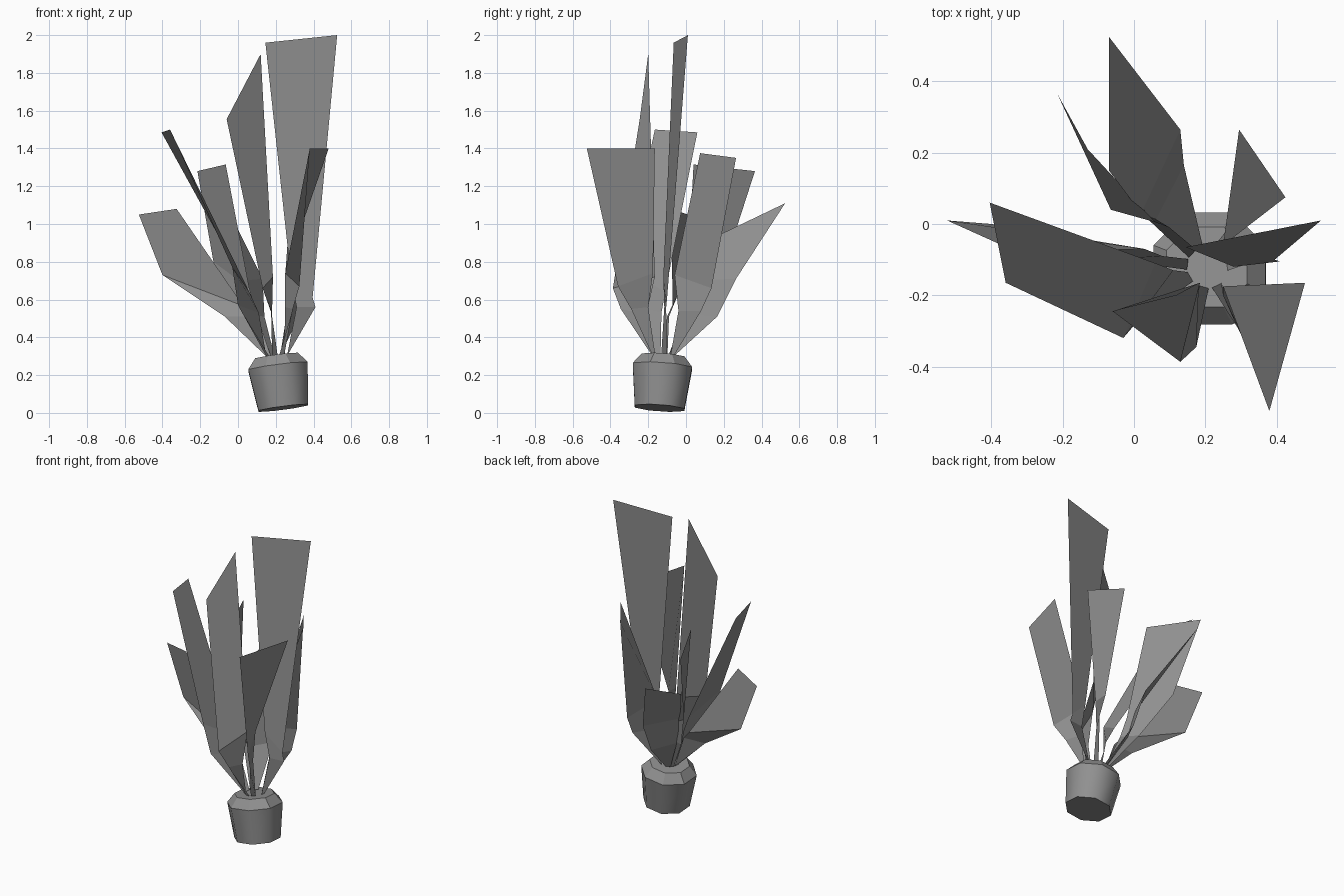
import bpy, bmesh, math
from mathutils import Vector

# Dark grey for the whole plant
grey = bpy.data.materials.new("dark_grey")
grey.diffuse_color = (0.28, 0.28, 0.28, 1)

def make_object(name, bm):
    me = bpy.data.meshes.new(name)
    bm.to_mesh(me)
    bm.free()
    me.materials.append(grey)
    ob = bpy.data.objects.new(name, me)
    bpy.context.collection.objects.link(ob)
    return ob

# Tilted eight-sided pot: (distance along axis, radius), smooth sides, flat bevel
axis = Vector((-0.13, 0.07, 1))
foot = Vector((0.24, -0.14, 0.026))
bm = bmesh.new()
rings = []
for h, r in ((0, 0.142), (0.22, 0.17), (0.275, 0.122)):
    ring = []
    for i in range(8):
        a = math.radians(22.5 + 45 * i)
        p = Vector((r * math.cos(a), r * math.sin(a), 0))
        p.z = 0.13 * p.x - 0.07 * p.y
        ring.append(bm.verts.new(foot + axis * h + p))
    rings.append(ring)
for k in (0, 1):
    for i in range(8):
        j = (i + 1) % 8
        f = bm.faces.new((rings[k][i], rings[k][j], rings[k + 1][j], rings[k + 1][i]))
        f.smooth = k == 0
bm.faces.new(rings[0][::-1])
bm.faces.new(rings[2])
for e in bm.edges:
    e.smooth = all(f.smooth for f in e.link_faces)
make_object("pot", bm)

# Leaves: folded ribbons, each row a left and right point (low, knee, tip)
crown = Vector((0.205, -0.12, 0.30))

def leaf(name, *pairs, flip=False):
    rows = [(Vector(a), Vector(b)) for a, b in pairs]
    mid = (rows[0][0] + rows[0][1]) / 2 - crown
    mid.z = 0
    mid.normalize()
    side = Vector((-mid.y, mid.x, 0)) * 0.015
    if side.dot(rows[0][1] - rows[0][0]) < 0:
        side = -side
    root = crown + mid * 0.055
    rows.insert(0, (root - side, root + side))
    bm = bmesh.new()
    vs = [(bm.verts.new(a), bm.verts.new(b)) for a, b in rows]
    for (a, b), (c, d) in zip(vs, vs[1:]):
        bm.faces.new((a, b, d, c) if flip else (b, d, c, a))
    make_object(name, bm)

leaf("leaf_tall",
     ((0.31, -0.115, 0.56), (0.41, -0.105, 0.56)),
     ((0.28, -0.12, 0.72), (0.395, -0.10, 0.61)),
     ((0.145, -0.065, 1.96), (0.525, 0.01, 2.0)))
leaf("leaf_front",
     ((0.175, -0.345, 0.55), (0.18, -0.21, 0.52)),
     ((0.13, -0.387, 0.66), (0.185, -0.165, 0.72)),
     ((-0.06, -0.245, 1.555), (0.12, -0.20, 1.9)))
leaf("leaf_front_left",
     ((0.0, -0.285, 0.57), (0.11, -0.13, 0.53)),
     ((-0.03, -0.32, 0.77), (0.06, -0.11, 0.64)),
     ((-0.36, -0.165, 1.5), (-0.405, 0.06, 1.485)))
leaf("leaf_left",
     ((-0.07, -0.10, 0.51), (0.08, -0.09, 0.51)),
     ((-0.40, 0.0, 0.73), (0.03, -0.07, 0.565)),
     ((-0.525, 0.01, 1.05), (-0.325, -0.08, 1.08)))
leaf("leaf_front_right",
     ((0.29, -0.29, 0.55), (0.25, -0.20, 0.56)),
     ((0.325, -0.36, 0.67), (0.25, -0.175, 0.74)),
     ((0.38, -0.525, 1.4), (0.48, -0.165, 1.4)))
leaf("leaf_back_right",
     ((0.335, 0.08, 0.54), (0.26, -0.04, 0.54)),
     ((0.335, 0.135, 0.66), (0.25, -0.06, 0.73)),
     ((0.295, 0.265, 1.35), (0.425, 0.075, 1.375)))
leaf("leaf_back",
     ((0.14, 0.165, 0.51), (0.06, 0.01, 0.52)),
     ((0.13, 0.265, 0.71), (0.02, 0.03, 0.70)),
     ((-0.07, 0.525, 1.11), (-0.07, 0.15, 0.93)))
leaf("leaf_back_left",
     ((0.0, 0.05, 0.54), (0.10, -0.01, 0.52)),
     ((-0.13, 0.21, 0.80), (0.06, 0.005, 0.66)),
     ((-0.215, 0.365, 1.28), (-0.065, 0.04, 1.315)), flip=True)
